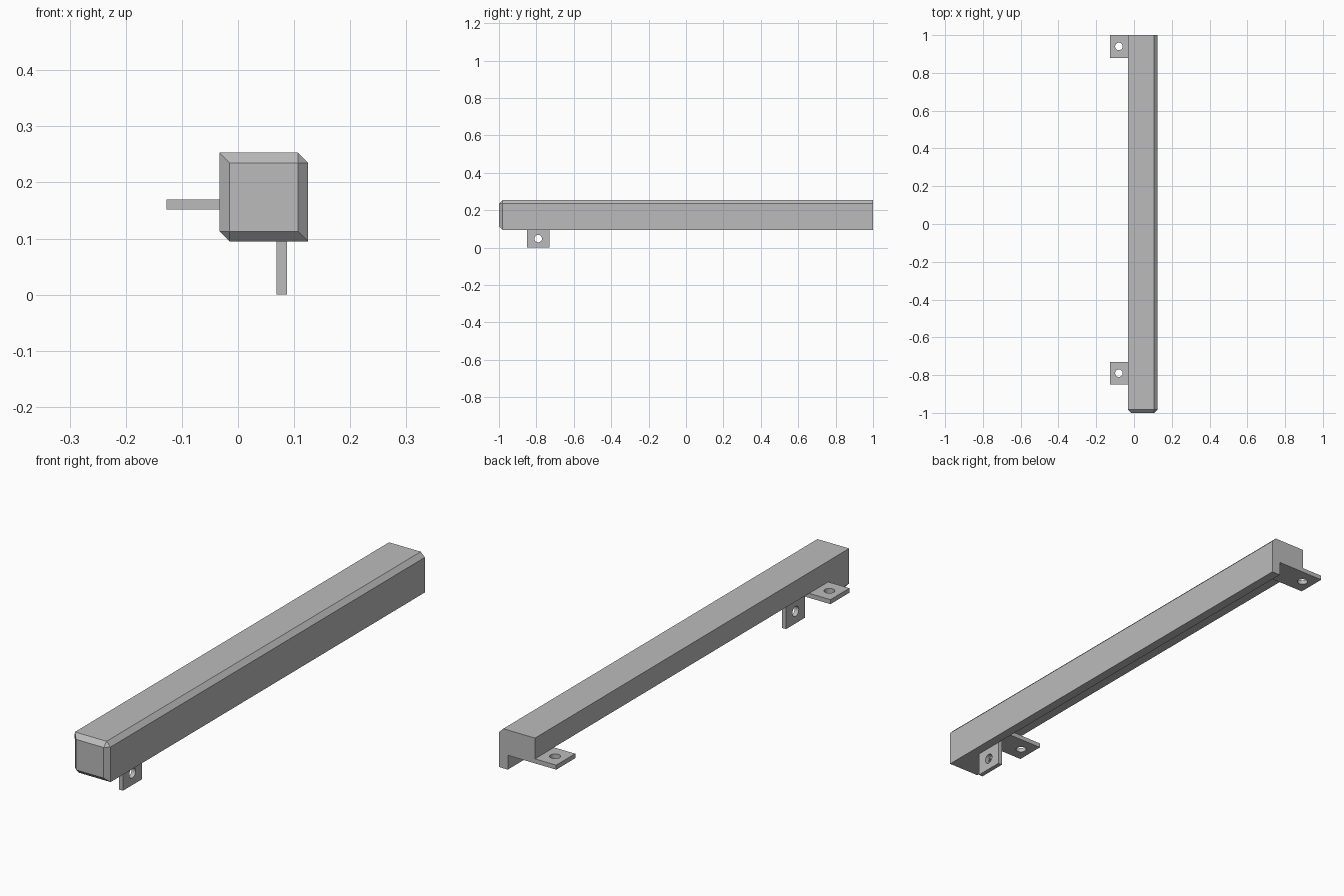
import bpy, bmesh
from math import pi
from mathutils import Matrix

if "Cube" in bpy.data.objects:
    bpy.data.objects.remove(bpy.data.objects["Cube"], do_unlink=True)

steel = bpy.data.materials.new("plain grey")
steel.use_nodes = True
GREY = (0.5, 0.5, 0.5, 1)
steel.diffuse_color = GREY
steel.node_tree.nodes["Principled BSDF"].inputs["Base Color"].default_value = GREY


def finish(bm, name):
    bmesh.ops.recalc_face_normals(bm, faces=bm.faces)
    mesh = bpy.data.meshes.new(name)
    bm.to_mesh(mesh)
    bm.free()
    mesh.materials.append(steel)
    obj = bpy.data.objects.new(name, mesh)
    bpy.context.collection.objects.link(obj)
    return obj


def box(name, lo, hi):
    bm = bmesh.new()
    bmesh.ops.create_cube(bm, size=1)
    for v in bm.verts:
        v.co = [h if c > 0 else l for c, l, h in zip(v.co, lo, hi)]
    return finish(bm, name)


def cylinder(name, centre, radius, depth, rotation):
    bm = bmesh.new()
    bmesh.ops.create_cone(bm, cap_ends=True, segments=32, radius1=radius, radius2=radius,
                          depth=depth, matrix=Matrix.Translation(centre) @ rotation)
    return finish(bm, name)


def cut(obj, cutter):
    mod = obj.modifiers.new("cut", "BOOLEAN")
    mod.operation = "DIFFERENCE"
    mod.solver = "EXACT"
    mod.object = cutter
    bpy.context.view_layer.objects.active = obj
    bpy.ops.object.modifier_apply(modifier=mod.name)
    bpy.data.objects.remove(cutter, do_unlink=True)


# Outer limits of the bar, its chamfer, and the notch under it
X0, X1, Z0, Z1, C = -0.033, 0.125, 0.095, 0.253, 0.018
NOTCH_X, NOTCH_Z, NOTCH_Y = 0.087, 0.17, -0.85
THICK, PLATE, REACH = 0.018, 0.12, 0.094

# Bar: two opposite long edges chamfered, front end chamfered all round
section = [(X0, Z1), (X1 - C, Z1), (X1, Z1 - C), (X1, Z0), (X0 + C, Z0), (X0, Z0 + C)]
front = [(x, z) for x in (X0 + C, X1 - C) for z in (Z0 + C, Z1 - C)]
bm = bmesh.new()
for y, outline in ((-1, front), (-1 + C, section), (1, section)):
    for x, z in outline:
        bm.verts.new((x, y, z))
bmesh.ops.convex_hull(bm, input=bm.verts)
bmesh.ops.dissolve_limit(bm, angle_limit=0.01, verts=bm.verts, edges=bm.edges)
bar = finish(bm, "angle_bar")

# Long notch leaves an L section behind the solid front end
cut(bar, box("notch", (-1, NOTCH_Y, -1), (NOTCH_X, 2, NOTCH_Z)))

# Flat side tabs under the top leg, drilled near their outer end
for name, y in (("front_side_tab", NOTCH_Y), ("back_side_tab", 1 - PLATE)):
    tab = box(name, (X0 - REACH, y, NOTCH_Z - THICK), (NOTCH_X, y + PLATE, NOTCH_Z))
    cut(tab, cylinder("hole", (-0.08, y + PLATE / 2, NOTCH_Z), 0.02, 0.2, Matrix()))

# Hanging tab against the inside of the vertical leg
tab = box("hanging_tab", (NOTCH_X - THICK, NOTCH_Y, 0),
          (NOTCH_X, NOTCH_Y + PLATE, NOTCH_Z - THICK))
cut(tab, cylinder("hole", (NOTCH_X, NOTCH_Y + PLATE / 2, 0.048), 0.02, 0.2,
                  Matrix.Rotation(pi / 2, 4, "Y")))
